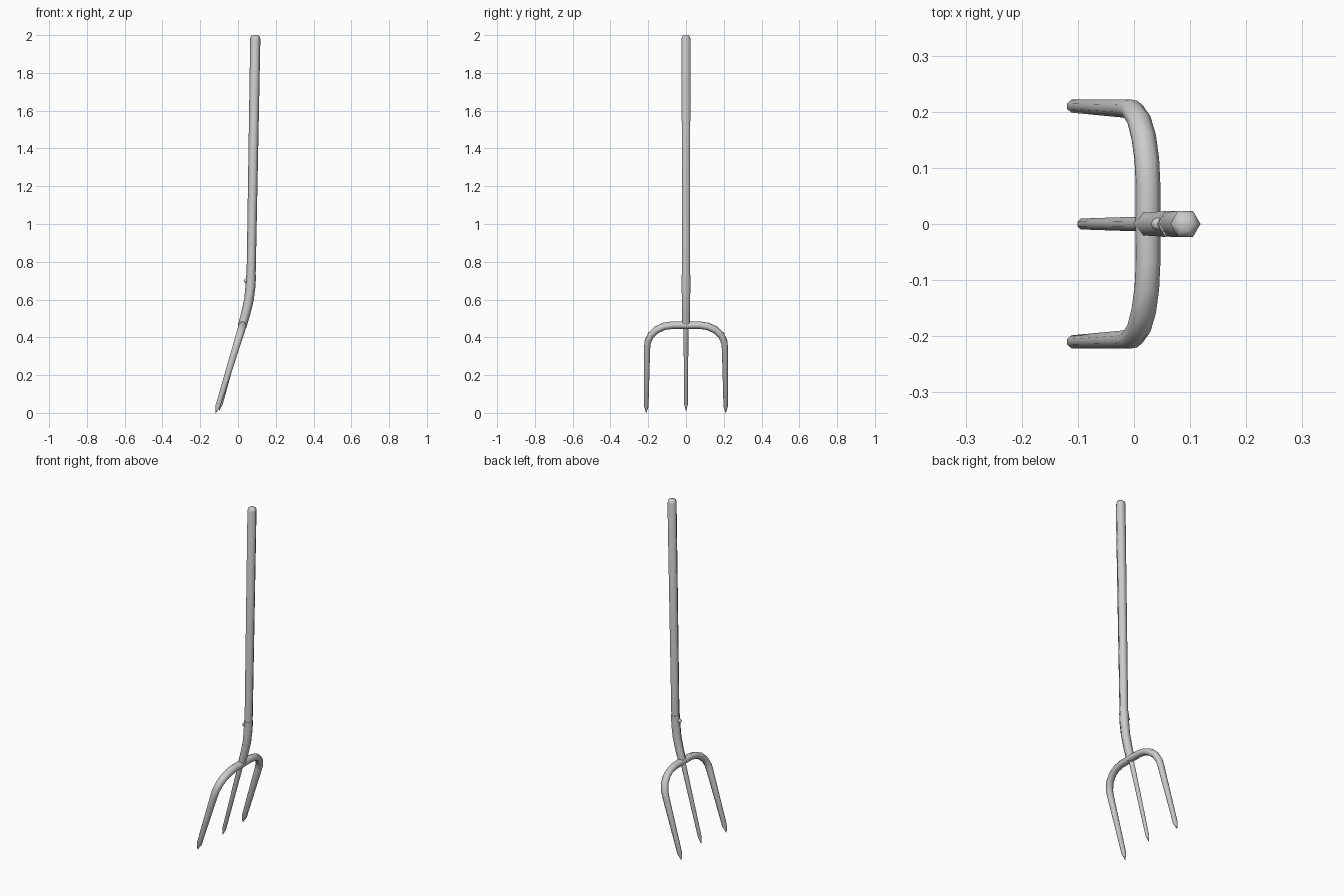
import bpy, bmesh, math
from mathutils import Vector

if "Cube" in bpy.data.objects:
    bpy.data.objects.remove(bpy.data.objects["Cube"])


def tube(name, path, radii, sides, normal, stretch=1.0, phase=0.0, angle=50):
    """Sweep a tapered polygon along a planar path; 'normal' is the plane's normal."""
    pts = [Vector(p) for p in path]
    n = Vector(normal).normalized()
    bm = bmesh.new()
    rings = []
    for i, p in enumerate(pts):
        a, b = pts[max(i - 1, 0)], pts[min(i + 1, len(pts) - 1)]
        t = (b - a).normalized()
        s = n.cross(t).normalized()
        ring = []
        for k in range(sides):
            w = 2 * math.pi * (k + phase) / sides
            ring.append(bm.verts.new(p + radii[i] * (s * math.cos(w) + n * stretch * math.sin(w))))
        rings.append(ring)
    for r0, r1 in zip(rings, rings[1:]):
        for k in range(sides):
            j = (k + 1) % sides
            bm.faces.new((r0[k], r0[j], r1[j], r1[k]))
    bm.faces.new(rings[0])
    bm.faces.new(rings[-1])
    bmesh.ops.recalc_face_normals(bm, faces=bm.faces)
    me = bpy.data.meshes.new(name)
    bm.to_mesh(me)
    bm.free()
    ob = bpy.data.objects.new(name, me)
    bpy.context.collection.objects.link(ob)
    smooth(ob, angle)
    return ob


def smooth(ob, angle):
    bpy.ops.object.select_all(action='DESELECT')
    ob.select_set(True)
    bpy.context.view_layer.objects.active = ob
    bpy.ops.object.shade_smooth_by_angle(angle=math.radians(angle))


# Wooden handle: tapered hexagon with a rounded top
tube("handle",
     [(0.069, 0, 0.70), (0.0915, 0, 1.98), (0.0917, 0, 1.993), (0.0918, 0, 2.0)],
     [0.024, 0.027, 0.023, 0.014], 6, (0, 1, 0), angle=65)

# Curved socket joining the handle to the fork head
tube("socket",
     [(0.069, 0, 0.73), (0.066, 0, 0.67), (0.058, 0, 0.60), (0.042, 0, 0.53), (0.021, 0, 0.455)],
     [0.0265, 0.0265, 0.0255, 0.0245, 0.023], 6, (0, 1, 0), angle=65)

# Rivet on the socket
bpy.ops.mesh.primitive_uv_sphere_add(segments=8, ring_count=6, radius=0.012,
                                     location=(0.042, 0, 0.70))
rivet = bpy.context.object
rivet.name = "rivet"
smooth(rivet, 65)

# Outer tines and arch: one tilted bar, second half mirrored from the first
half = [(0.211, 0.0, 0.001), (0.210, 0.035, 0.0125), (0.206, 0.34, 0.0175),
        (0.203, 0.375, 0.0185), (0.186, 0.412, 0.019), (0.155, 0.440, 0.0195),
        (0.115, 0.458, 0.0195), (0.07, 0.465, 0.0195)]
full = half + [(-y, z, r) for y, z, r in reversed(half)]
slope = 0.142 / 0.465
tube("outer_tines",
     [(-0.117 + slope * z, y, z) for y, z, r in full],
     [r for y, z, r in full], 8, (1, 0, -slope), stretch=1.15, phase=0.5)

# Straight centre tine
tube("centre_tine",
     [(-0.100, 0, 0.012), (-0.091, 0, 0.045), (0.022, 0, 0.47)],
     [0.001, 0.0105, 0.0145], 8, (0, 1, 0), phase=0.5)
